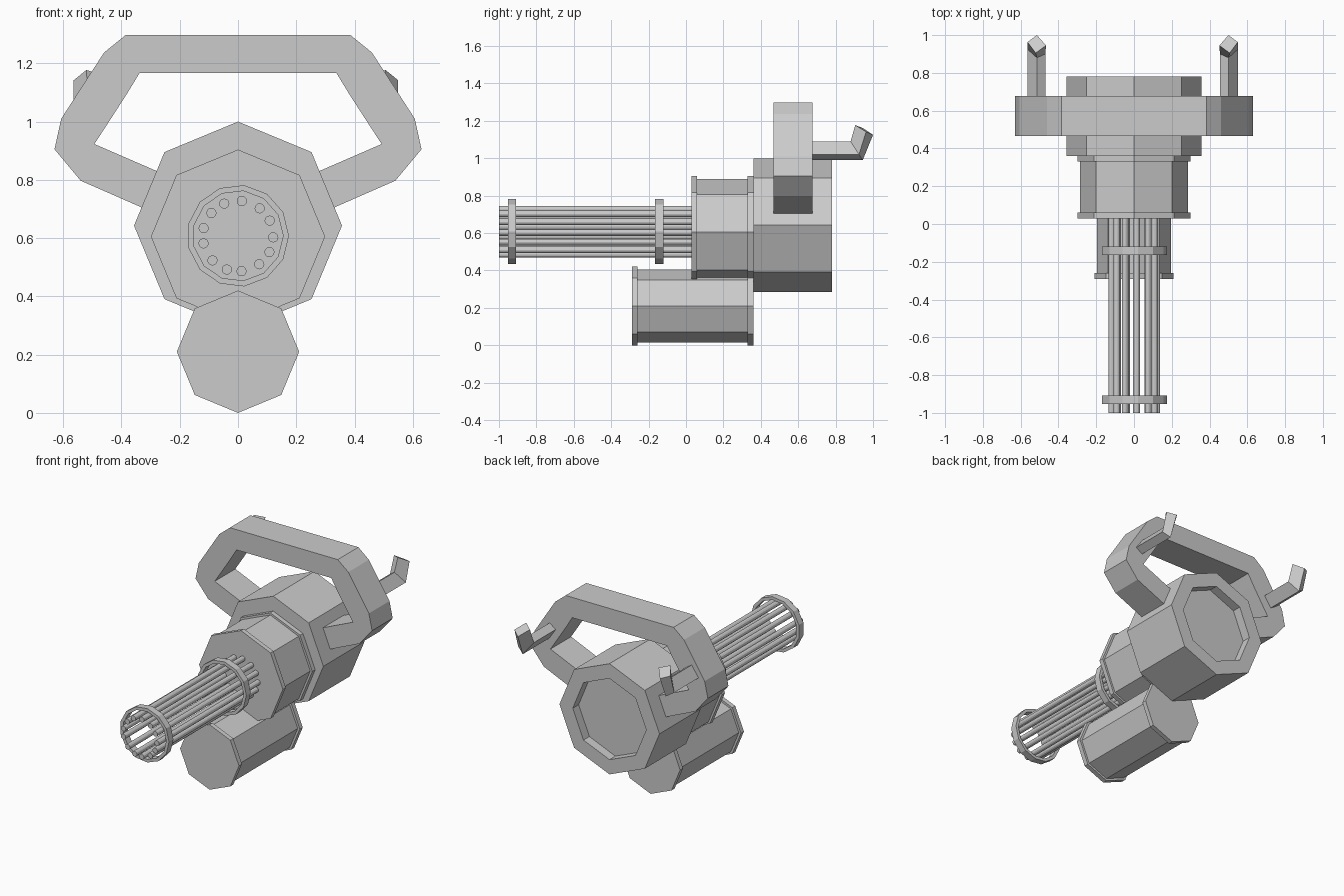
import bpy, math

if "Cube" in bpy.data.objects:
    bpy.data.objects.remove(bpy.data.objects["Cube"])


def make(name, verts, faces):
    me = bpy.data.meshes.new(name)
    me.from_pydata(verts, [], faces)
    me.update()
    ob = bpy.data.objects.new(name, me)
    bpy.context.collection.objects.link(ob)
    # consistent outward normals
    import bmesh
    bm = bmesh.new()
    bm.from_mesh(me)
    bmesh.ops.recalc_face_normals(bm, faces=bm.faces)
    bm.to_mesh(me)
    bm.free()
    return ob


def skin(name, loops, closed=False):
    """Join equal-sized vertex loops; cap the ends unless closed into a ring."""
    n, m = len(loops[0]), len(loops)
    verts = [v for loop in loops for v in loop]
    faces = []
    for i in range(m if closed else m - 1):
        a, b = i * n, (i + 1) % m * n
        faces += [(a + k, a + (k + 1) % n, b + (k + 1) % n, b + k) for k in range(n)]
    if not closed:
        faces += [tuple(range(n)), tuple(range((m - 1) * n, m * n))]
    return make(name, verts, faces)


def turned(name, profile, sides, z, x=0.0, closed=False):
    """Sweep a (y, radius) profile around an axis along y."""
    loops = [[(x + r * math.cos(math.tau * k / sides), y, z + r * math.sin(math.tau * k / sides))
              for k in range(sides)] for y, r in profile]
    return skin(name, loops, closed)


def flanged(y0, y1, r_flange, r_body, w=0.03):
    return [(y0, r_flange), (y0 + w, r_flange), (y0 + w, r_body),
            (y1 - w, r_body), (y1 - w, r_flange), (y1, r_flange)]


# Octagonal housings: rear one has a recessed back
turned("rear_housing", [(0.36, 0.357), (0.78, 0.357), (0.78, 0.262), (0.72, 0.262)], 8, 0.643)
turned("front_housing", flanged(0.03, 0.36, 0.299, 0.285), 8, 0.605)
turned("ammo_drum", flanged(-0.29, 0.36, 0.21, 0.195), 8, 0.21)

# Barrel cluster, slightly unevenly spaced, with two clamping rings
for i, deg in enumerate((83.7, 113, 139, 167, 192, 223.6, 251.6, 275.7, 307, 333, 358, 26, 52)):
    a = math.radians(deg)
    turned(f"barrel_{i + 1}", [(-1.0, 0.0175), (0.05, 0.0175)], 12,
           0.607 + 0.121 * math.sin(a), 0.121 * math.cos(a))
for name, y0, y1 in (("front_barrel_ring", -0.953, -0.908), ("rear_barrel_ring", -0.165, -0.12)):
    turned(name, [(y0, 0.175), (y1, 0.175), (y1, 0.155), (y0, 0.155)], 13, 0.608, closed=True)

# Carrying frame: matched outer/inner outline points, mirrored in x
outer = [(0.25, 0.67), (0.54, 0.797), (0.63, 0.905), (0.607, 1.01), (0.46, 1.237), (0.385, 1.298)]
inner = [(0.20, 0.796), (0.493, 0.923), (0.493, 0.923), (0.4475, 0.993), (0.379, 1.099), (0.338, 1.167)]
pairs = list(zip(outer, inner))
pairs += [((-o[0], o[1]), (-i[0], i[1])) for o, i in reversed(pairs)]
frame = skin("carrying_frame", [[(o[0], 0.467, o[1]), (o[0], 0.677, o[1]),
                                 (i[0], 0.677, i[1]), (i[0], 0.467, i[1])] for o, i in pairs])
weld = frame.modifiers.new("weld", "WELD")
weld.merge_threshold = 0.0005

# Bent rear grips
section = [(0.50, 1.09), (0.55, 1.02), (0.503, 0.99), (0.455, 1.06)]
elbow_y = [0.88, 0.925, 0.945, 0.90]
tip = [(0.507, 0.905, 1.177), (0.55, 0.963, 1.142), (0.5, 1.0, 1.125), (0.452, 0.945, 1.162)]
for name, s, dx in (("right_grip", 1, 0), ("left_grip", -1, 0.014)):
    loops = [[(x, 0.66, z) for x, z in section],
             [(x, y, z) for (x, z), y in zip(section, elbow_y)], tip]
    skin(name, [[(s * (x + dx), y, z) for x, y, z in loop] for loop in loops])
